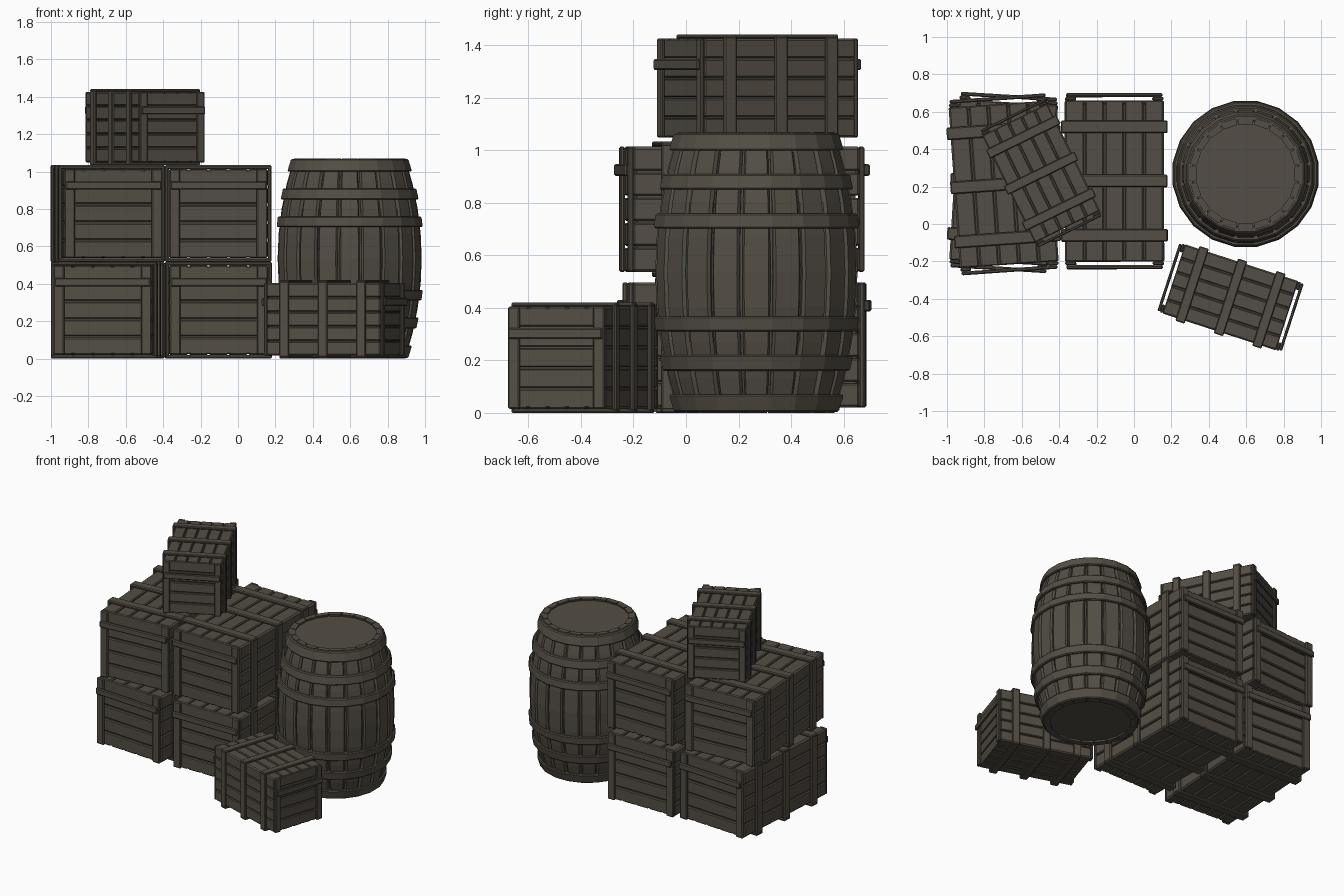
import bpy, bmesh, math
from mathutils import Matrix, Vector

if "Cube" in bpy.data.objects:
    bpy.data.objects.remove(bpy.data.objects["Cube"])

wood = bpy.data.materials.new("dark_weathered_wood")
wood.diffuse_color = (0.088, 0.076, 0.058, 1)
wood.use_nodes = True
wood.node_tree.nodes["Principled BSDF"].inputs["Base Color"].default_value = wood.diffuse_color


def finish(bm, name, loc=(0, 0, 0), rot=0):
    bmesh.ops.recalc_face_normals(bm, faces=bm.faces)
    me = bpy.data.meshes.new(name)
    bm.to_mesh(me)
    bm.free()
    me.materials.append(wood)
    ob = bpy.data.objects.new(name, me)
    ob.location = loc
    ob.rotation_euler.z = math.radians(rot)
    bpy.context.collection.objects.link(ob)
    return ob


def box(bm, c, s):
    m = Matrix.Translation(Vector(c)) @ Matrix.Diagonal((s[0], s[1], s[2], 1))
    bmesh.ops.create_cube(bm, size=1, matrix=m)


def crate(name, loc, rot, W=0.57, L=0.94, H=0.517, s=1.0, grip=0.79):
    bm = bmesh.new()
    t = 0.02 * s                            # board thickness
    w, l, h = W - 2 * t, L - 4 * t, H - 2 * t   # planked body
    zc = H / 2
    gap = 0.008 * s
    n = 5
    for k in range(n):
        f = (k + 0.5) / n - 0.5
        # top and bottom planks, long side planks, end planks
        for sg in (-1, 1):
            box(bm, (f * w, 0, zc + sg * (h - t) / 2), (w / n - gap, l, t))
            box(bm, (sg * (w - t) / 2, 0, zc + f * h), (t, l, h / n - gap))
            box(bm, (0, sg * (l - t) / 2, zc + f * h), (w, t, h / n - gap))
    # straps wrapped around the body
    sw = 0.067 * s
    for y in (-0.29 * s, 0, 0.29 * s):
        y *= L / (0.94 * s)
        for sg in (-1, 1):
            box(bm, (0, y, zc + sg * (h + t) / 2), (W, sw, t))
            box(bm, (sg * (w + t) / 2, y, zc), (t, sw, h + t))
    # corner battens and handle rail on each end
    bw = 0.058 * s
    for sy in (-1, 1):
        for sx in (-1, 1):
            box(bm, (sx * (w - bw) / 2 * 0.99, sy * (l + t) / 2, zc), (bw, t, h))
        box(bm, (0, sy * (l + 3 * t) / 2, H * grip), (w * 0.97, t, 0.045 * max(s, 0.9)))
    bmesh.ops.bevel(bm, geom=bm.edges[:], offset=0.006 * s, segments=1, affect='EDGES')
    # solid core behind the plank gaps
    box(bm, (0, 0, zc), (w - 1.4 * t, l - 1.4 * t, h - 1.4 * t))
    return finish(bm, name, loc, rot)


# stack of large crates
crate("lower_left_crate", (-0.697, 0.222, 0), -3.5)
crate("lower_middle_crate", (-0.105, 0.228, 0), 0.3)
crate("upper_left_crate", (-0.697, 0.212, 0.517), 4)
crate("upper_middle_crate", (-0.105, 0.23, 0.517), 0)
# small crates
small = dict(W=0.42, L=0.70, s=0.78, grip=0.72)
crate("top_small_crate", (-0.497, 0.272, 1.034), 26.2, H=0.407, **small)
crate("front_small_crate", (0.516, -0.392, 0), 72, H=0.42, **small)

# ---- barrel ----
BX, BY, BH, N = 0.597, 0.268, 1.07, 20
STEP = 360 / N


def radius(z):
    return 0.388 - 0.088 * (abs(z - BH / 2) / (BH / 2)) ** 2


def loft(bm, rings, caps=True):
    """Bridge a list of closed point rings; optionally cap the ends."""
    rv = [[bm.verts.new(p) for p in r] for r in rings]
    m = len(rv[0])
    for a, b in zip(rv, rv[1:]):
        for i in range(m):
            j = (i + 1) % m
            bm.faces.new((a[i], a[j], b[j], b[i]))
    if caps:
        bm.faces.new(rv[0][::-1])
        bm.faces.new(rv[-1])
    return rv


def pol(r, deg, z):
    a = math.radians(deg)
    return (r * math.cos(a), r * math.sin(a), z)


def ring(r, z):
    return [pol(r, (i + 0.5) * STEP, z) for i in range(N)]


# staves with chamfered edges
heights = [BH * k / 8 for k in range(9)]
bm = bmesh.new()
for i in range(N):
    a = i * STEP
    loft(bm, [[pol(radius(z) - 0.035, a - 8.2, z), pol(radius(z) - 0.012, a - 8.2, z),
               pol(radius(z), a - 6.9, z), pol(radius(z), a + 6.9, z),
               pol(radius(z) - 0.012, a + 8.2, z), pol(radius(z) - 0.035, a + 8.2, z)]
              for z in heights])
finish(bm, "barrel_staves", (BX, BY, 0))

# inner core whose ends form the two lids
bm = bmesh.new()
zs = [0.015] + heights[1:-1] + [BH - 0.015]
loft(bm, [ring(radius(z) - 0.02, z) for z in zs])
finish(bm, "barrel_lids", (BX, BY, 0))

# hoops, mirrored about the middle
bm = bmesh.new()
for z0, z1 in ((0.003, 0.07), (0.16, 0.22), (0.31, 0.367)):
    for a, b in ((z0, z1), (BH - z1, BH - z0)):
        e, c = 0.016, 0.006
        rv = loft(bm, [ring(radius(a) - 0.014, a), ring(radius(a) + e - c, a),
                       ring(radius(a + c) + e, a + c), ring(radius(b - c) + e, b - c),
                       ring(radius(b) + e - c, b), ring(radius(b) - 0.014, b)], caps=False)
        for i in range(N):
            j = (i + 1) % N
            bm.faces.new((rv[-1][i], rv[-1][j], rv[0][j], rv[0][i]))
finish(bm, "barrel_hoops", (BX, BY, 0))
